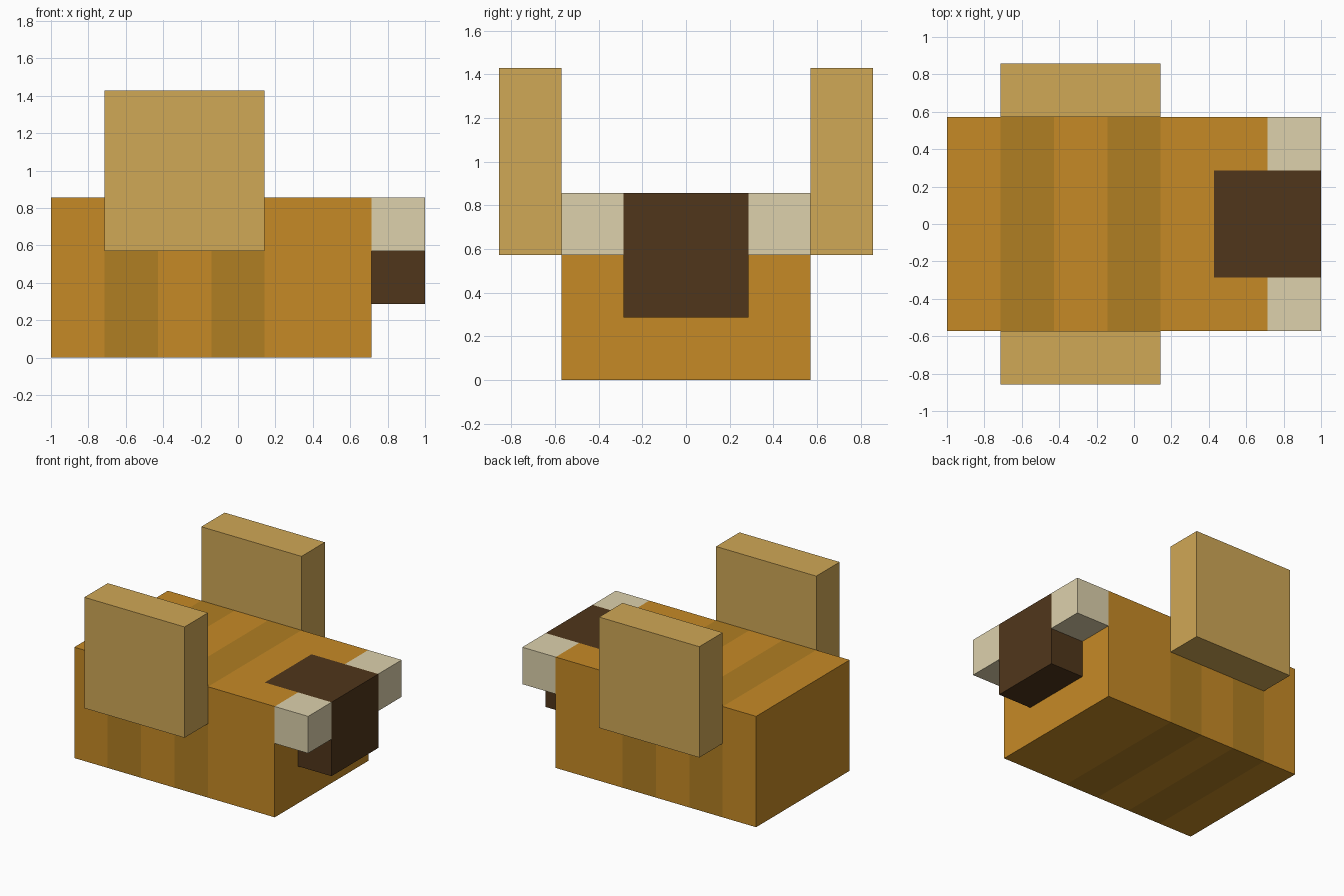
import bpy, bmesh
from mathutils import Vector

if "Cube" in bpy.data.objects:
    bpy.data.objects.remove(bpy.data.objects["Cube"])

U = 1 / 7  # one block-grid step


def material(name, rgb):
    lin = [(c / 255 / 12.92) if c < 11 else ((c / 255 + 0.055) / 1.055) ** 2.4 for c in rgb]
    m = bpy.data.materials.new(name)
    m.diffuse_color = (*lin, 1)
    m.use_nodes = True
    m.node_tree.nodes["Principled BSDF"].inputs["Base Color"].default_value = m.diffuse_color
    return m


orange = material("orange", (198, 138, 38))
stripe = material("stripe", (176, 126, 34))
tan = material("tan", (208, 168, 86))
cream = material("cream", (221, 209, 172))
brown = material("brown", (80, 54, 27))


def box(name, lo, hi, mats, edit=None):
    """Axis-aligned box between two corners given in grid steps."""
    lo, hi = Vector(lo) * U, Vector(hi) * U
    bm = bmesh.new()
    bmesh.ops.create_cube(bm, size=1)
    for v in bm.verts:
        v.co = Vector(((lo[i] + hi[i]) / 2 + v.co[i] * (hi[i] - lo[i]) for i in range(3)))
    if edit:
        edit(bm)
    me = bpy.data.meshes.new(name)
    bm.to_mesh(me)
    bm.free()
    for m in mats:
        me.materials.append(m)
    ob = bpy.data.objects.new(name, me)
    bpy.context.collection.objects.link(ob)
    return ob


def paint_body(bm):
    """Slice the body into bands, then colour the stripes and the snout top."""
    cuts = [((x, 0, 0), (1, 0, 0)) for x in (-5, -3, -1, 1, 3)]
    cuts += [((0, y, 0), (0, 1, 0)) for y in (-2, 2)]
    for co, no in cuts:
        bmesh.ops.bisect_plane(bm, geom=bm.verts[:] + bm.edges[:] + bm.faces[:],
                               plane_co=Vector(co) * U, plane_no=no)
    for f in bm.faces:
        x, y, z = f.calc_center_median() / U
        if -5 < x < -3 or -1 < x < 1:
            f.material_index = 1
        elif 3 < x < 4.9 and abs(y) < 2 and z > 5.9:
            f.material_index = 2


# Striped body
box("body", (-7, -4, 0), (5, 4, 6), [orange, stripe, brown], paint_body)

# Snout, flush with the body top
box("snout", (5, -2, 2), (7, 2, 6), [brown])

# Paired eyes and wings
for side, s in (("front", -1), ("back", 1)):
    y0, y1 = sorted((2 * s, 4 * s))
    box(side + "_eye", (5, y0, 4), (7, y1, 6), [cream])
    y0, y1 = sorted((4 * s, 6 * s))
    box(side + "_wing", (-5, y0, 4), (1, y1, 10), [tan])
